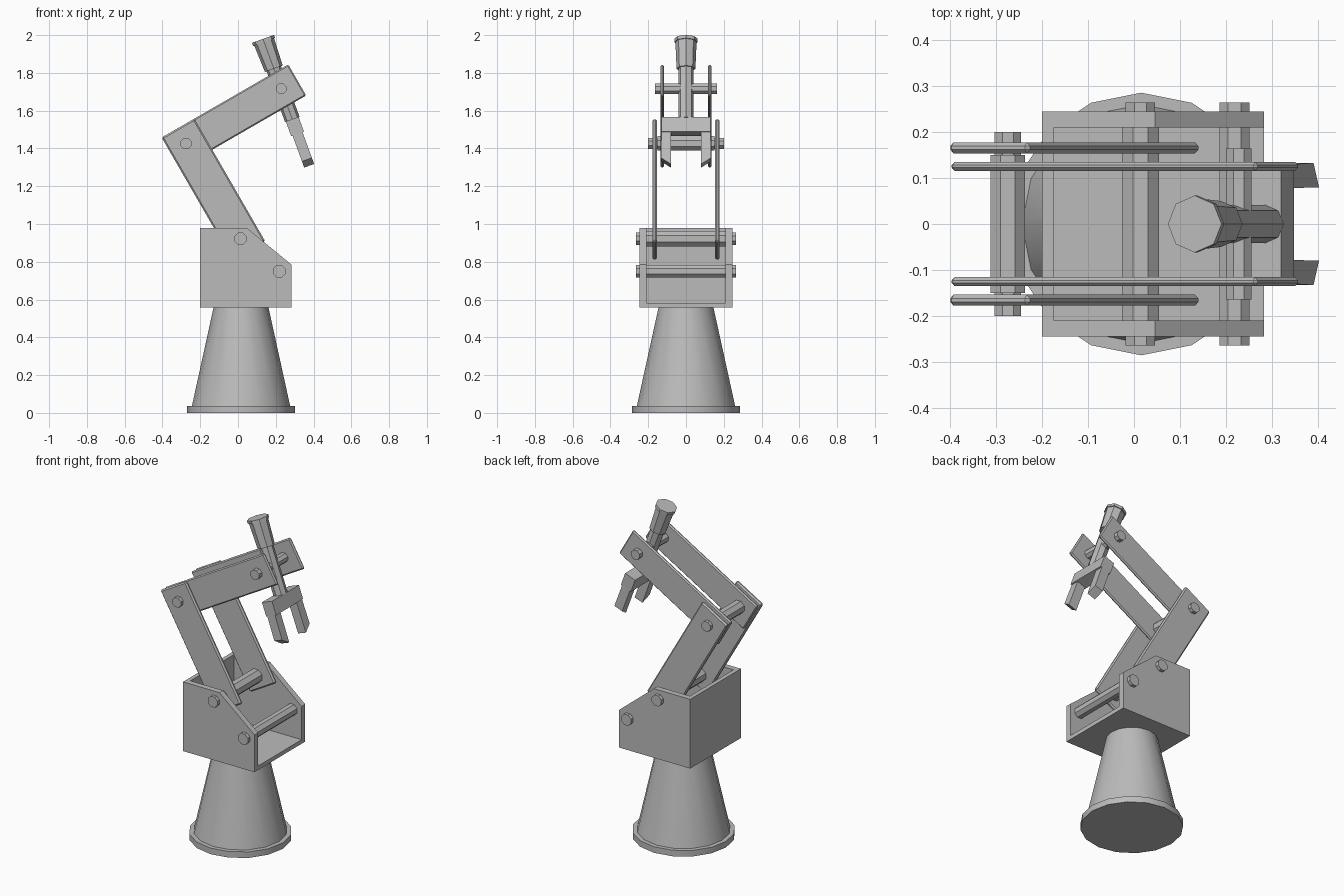
import bpy, bmesh, math
from mathutils import Matrix, Vector

if "Cube" in bpy.data.objects:
    bpy.data.objects.remove(bpy.data.objects["Cube"])

grey = bpy.data.materials.new("machine grey")
grey.diffuse_color = (0.5, 0.5, 0.5, 1)
grey.use_nodes = True
grey.node_tree.nodes["Principled BSDF"].inputs["Base Color"].default_value = grey.diffuse_color


def finish(bm, name, matrix=Matrix(), bevel=0, smooth=False):
    bmesh.ops.recalc_face_normals(bm, faces=bm.faces)
    me = bpy.data.meshes.new(name)
    bm.to_mesh(me)
    bm.free()
    me.materials.append(grey)
    ob = bpy.data.objects.new(name, me)
    ob.matrix_world = matrix
    bpy.context.collection.objects.link(ob)
    if bevel:
        mod = ob.modifiers.new("bevel", 'BEVEL')
        mod.width = bevel
        mod.segments = 1
    if smooth:
        bpy.ops.object.select_all(action='DESELECT')
        ob.select_set(True)
        bpy.context.view_layer.objects.active = ob
        bpy.ops.object.shade_smooth_by_angle(angle=math.radians(30))
    return ob


def prism(name, pts, a, b, axis='y', **kw):
    """Extrude a profile: (x, z) points along y, or (y, z) points along x."""
    bm = bmesh.new()

    def at(p, d):
        return (p[0], d, p[1]) if axis == 'y' else (d, p[0], p[1])
    lo = [bm.verts.new(at(p, a)) for p in pts]
    hi = [bm.verts.new(at(p, b)) for p in pts]
    n = len(pts)
    bm.faces.new(lo)
    bm.faces.new(hi)
    for i in range(n):
        bm.faces.new((lo[i], lo[(i + 1) % n], hi[(i + 1) % n], hi[i]))
    return finish(bm, name, **kw)


def cyl(name, r0, r1, z0, z1, sides, turn=0, **kw):
    bm = bmesh.new()
    m = Matrix.Translation((0, 0, (z0 + z1) / 2)) @ Matrix.Rotation(turn, 4, 'Z')
    bmesh.ops.create_cone(bm, cap_ends=True, segments=sides, radius1=r0,
                          radius2=r1, depth=z1 - z0, matrix=m)
    return finish(bm, name, **kw)


def rod(name, x, z, r, half, r_in, half_in):
    """Octagonal axle along y with a separate inner shaft."""
    m = Matrix.Translation((x, 0, z)) @ Matrix.Rotation(math.pi / 2, 4, 'X')
    k, t = math.cos(math.pi / 8), math.pi / 8
    cyl(name + "_bolt", r / k, r / k, -half, half, 8, t, matrix=m)
    cyl(name + "_shaft", r_in / k, r_in / k, -half_in, half_in, 8, t, matrix=m)


def rect(cx, cz, length, width, deg):
    a = math.radians(deg)
    u, v = Vector((math.cos(a), math.sin(a))), Vector((-math.sin(a), math.cos(a)))
    c = Vector((cx, cz))
    return [c + u * length / 2 * i + v * width / 2 * j
            for i, j in ((-1, -1), (1, -1), (1, 1), (-1, 1))]


# round pedestal
ped = Matrix.Translation((0.016, 0, 0))
cyl("base_disc", 0.286, 0.286, 0, 0.037, 16, matrix=ped, smooth=True)
cyl("pedestal_cone", 0.26, 0.145, 0.037, 0.56, 16, matrix=ped, smooth=True)

# open shoulder housing: one U of floor and back wall, two cheeks
prism("housing_floor_and_back",
      [(-0.2, 0.557), (0.283, 0.557), (0.283, 0.582), (-0.174, 0.582),
       (-0.174, 0.98), (-0.2, 0.98)], -0.21, 0.21)
cheek = [(-0.2, 0.557), (0.283, 0.557), (0.283, 0.785), (0.046, 0.98), (-0.2, 0.98)]

# paired plates on both sides
for s, side in ((-1, "front"), (1, "back")):
    prism("housing_cheek_" + side, cheek, s * 0.21, s * 0.245)
    prism("lower_arm_" + side, rect(-0.13, 1.183, 0.75, 0.2, -60),
          s * 0.154, s * 0.178, bevel=0.008)
    prism("upper_arm_" + side, rect(-0.02, 1.57, 0.77, 0.19, 30),
          s * 0.116, s * 0.135, bevel=0.007)

# axles
rod("shoulder", 0.014, 0.922, 0.032, 0.265, 0.04, 0.21)
rod("housing_stay", 0.219, 0.75, 0.033, 0.265, 0.027, 0.21)
rod("elbow", -0.275, 1.427, 0.029, 0.2, 0.038, 0.15)
rod("wrist", 0.228, 1.717, 0.028, 0.165, 0.025, 0.11)

# tilted tool head, built around the wrist axle
tool = Matrix.Translation((0.228, 0, 1.717)) @ Matrix.Rotation(math.radians(-20), 4, 'Y')
cyl("motor_cap", 0.062, 0.062, 0.262, 0.28, 8, matrix=tool)
cyl("motor_body", 0.05, 0.056, 0.112, 0.262, 8, matrix=tool)
cyl("tool_shaft", 0.041, 0.041, -0.175, 0.112, 8, matrix=tool)

# gripper
prism("gripper_bar", [(-0.13, -0.172), (0.13, -0.172), (0.13, -0.255), (-0.13, -0.255)],
      -0.036, 0.036, 'x', matrix=tool)
for s, side in ((-1, "front"), (1, "back")):
    prism("gripper_finger_" + side,
          [(s * 0.078, -0.25), (s * 0.13, -0.25), (s * 0.133, -0.40), (s * 0.08, -0.435)],
          -0.028, 0.028, 'x', matrix=tool)
